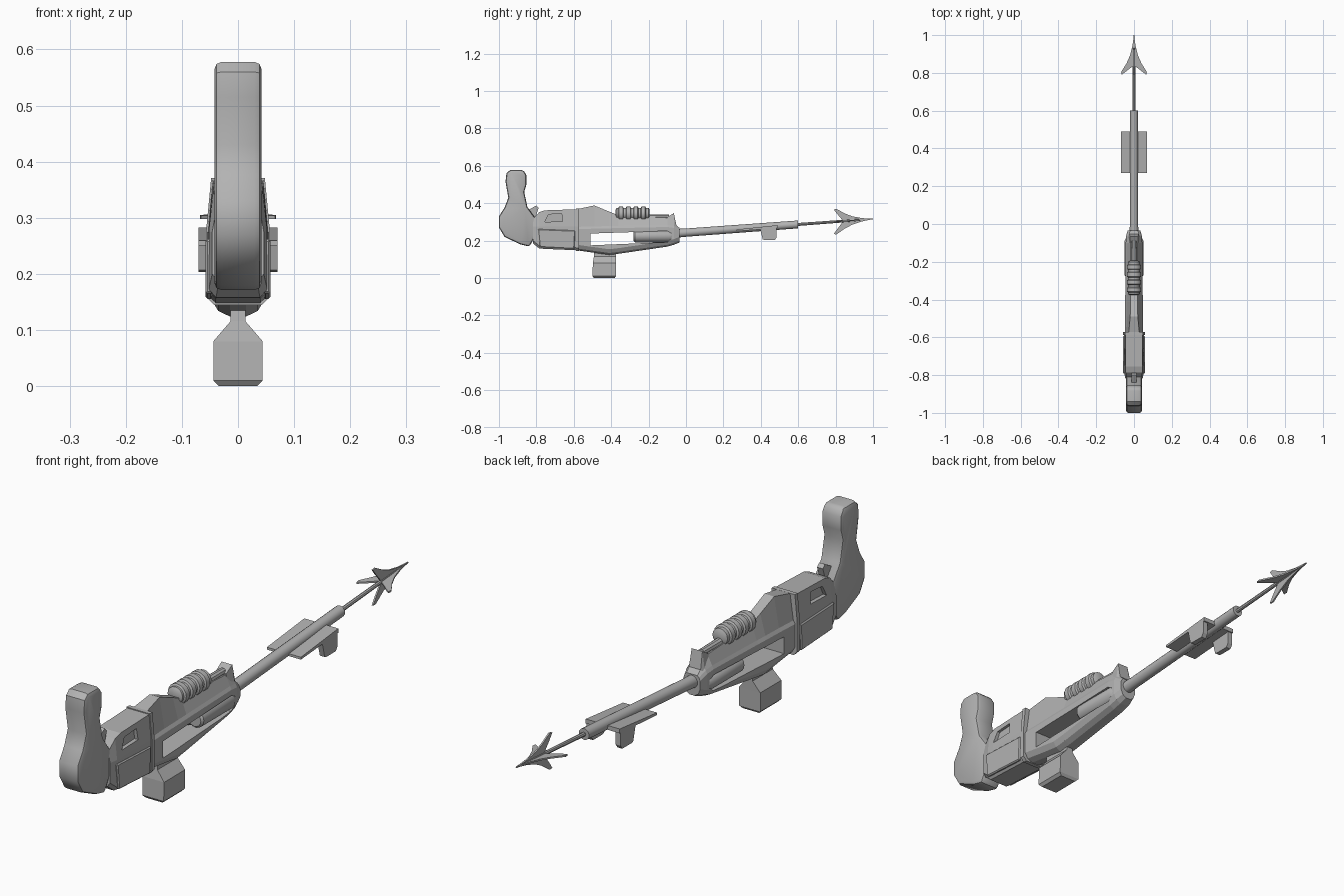
import bpy, bmesh, math

if "Cube" in bpy.data.objects:
    bpy.data.objects.remove(bpy.data.objects["Cube"], do_unlink=True)

grey = bpy.data.materials.new("plain_grey")
grey.use_nodes = True
colour = (0.45, 0.45, 0.45, 1)
grey.diffuse_color = colour
grey.node_tree.nodes["Principled BSDF"].inputs["Base Color"].default_value = colour

SLOPE = 0.073


def axis(y):
    """Height of the slightly raised barrel line."""
    return 0.24 + SLOPE * (y + 0.04)


def skin(name, rings, shear=False):
    """Join equal rings of points into a closed solid."""
    bm = bmesh.new()
    loops = [[bm.verts.new((x, y, z + axis(y) if shear else z)) for x, y, z in r]
             for r in rings]
    n = len(loops[0])
    for a, b in zip(loops, loops[1:]):
        for i in range(n):
            j = (i + 1) % n
            bm.faces.new((a[i], a[j], b[j], b[i]))
    bm.faces.new(loops[0])
    bm.faces.new(loops[-1])
    bmesh.ops.recalc_face_normals(bm, faces=bm.faces)
    me = bpy.data.meshes.new(name)
    bm.to_mesh(me)
    bm.free()
    me.materials.append(grey)
    ob = bpy.data.objects.new(name, me)
    bpy.context.collection.objects.link(ob)
    return ob


def prism(name, profile, x0, x1, shear=False):
    """Side profile of (y, z) pushed from x0 to x1."""
    return skin(name, [[(x, y, z) for y, z in profile] for x in (x0, x1)], shear)


def loft(name, stations):
    """Mirrored half sections (x, z) placed along y."""
    rings = []
    for y, half in stations:
        right = [(x, y, z) for x, z in half]
        rings.append(right + [(-x, y, z) for x, y, z in reversed(right)])
    return skin(name, rings)


def lathe(name, profile, z=None, x=0, sides=16):
    """Turned part along y; follows the barrel line when z is not given."""
    rings = []
    for y, r in profile:
        turn = [2 * math.pi * i / sides for i in range(sides)]
        rings.append([(x + r * math.cos(t), y, (z or 0) + r * math.sin(t)) for t in turn])
    ob = skin(name, rings, shear=z is None)
    smooth(ob)
    return ob


def smooth(ob):
    bpy.ops.object.select_all(action='DESELECT')
    ob.select_set(True)
    bpy.context.view_layer.objects.active = ob
    bpy.ops.object.shade_smooth_by_angle(angle=math.radians(35))


def finish(ob):
    """Turn modifiers into plain mesh."""
    dg = bpy.context.evaluated_depsgraph_get()
    me = bpy.data.meshes.new_from_object(ob.evaluated_get(dg))
    ob.modifiers.clear()
    ob.data = me


def cut(ob, cutter):
    cutter.hide_render = True
    mod = ob.modifiers.new("cut", 'BOOLEAN')
    mod.operation = 'DIFFERENCE'
    mod.solver = 'EXACT'
    mod.object = cutter
    finish(ob)
    bpy.data.objects.remove(cutter, do_unlink=True)


def bevel(ob, width, segments):
    mod = ob.modifiers.new("bevel", 'BEVEL')
    mod.width = width
    mod.segments = segments
    mod.limit_method = 'ANGLE'
    mod.angle_limit = math.radians(50)
    finish(ob)


# Upright rear grip
grip = prism("rear_grip", [
    (-.96, .56), (-.94, .578), (-.87, .578), (-.853, .55), (-.853, .5), (-.865, .46),
    (-.848, .38), (-.805, .32), (-.805, .227), (-.837, .168), (-.885, .18), (-.97, .22),
    (-1, .27), (-1, .33), (-.97, .377), (-.95, .43), (-.965, .515)], -.042, .042)
bevel(grip, .013, 2)
smooth(grip)
prism("trigger", [(-.85, .36), (-.8, .388), (-.788, .375), (-.81, .31), (-.84, .31)],
      -.012, .012)


# Rear housing with side recesses and raised panels
def housing_section(low, top, w):
    return [(w * .75, low), (w, low + .015), (w, .275), (w * .84, top)]


housing = loft("rear_housing", [
    (-.818, housing_section(.185, .315, .046)),
    (-.785, housing_section(.158, .352, .052)),
    (-.755, housing_section(.156, .362, .053)),
    (-.575, housing_section(.148, .368, .054))])
window = [(-.755, .3), (-.735, .34), (-.665, .345), (-.66, .303)]
for side in (-1, 1):
    cut(housing, prism("window_cutter", window, side * .036, side * .09))
    panel = prism("side_panel", [(-.792, .262), (-.592, .254), (-.597, .155), (-.782, .165)],
                  side * .045, side * .058)
    bevel(panel, .004, 1)
loft("housing_collar", [(y, housing_section(.145, .371, .057)) for y in (-.588, -.572)])


# Long main body with a through slot
def body_section(low, shoulder, top, w, ridge):
    return [(w * .3, low), (w * .75, low + .01), (w, low + .03),
            (w, shoulder), (w * .85, shoulder + .012), (ridge, top)]


body = loft("main_body", [
    (-.575, body_section(.147, .262, .37, .049, .028)),
    (-.49, body_section(.135, .264, .388, .047, .02)),
    (-.41, body_section(.124, .266, .355, .047, .019)),
    (-.36, body_section(.13, .267, .335, .046, .019)),
    (-.1, body_section(.168, .273, .322, .044, .019)),
    (-.065, body_section(.178, .268, .295, .042, .024)),
    (-.035, body_section(.19, .25, .268, .034, .022))])
cut(body, prism("slot_cutter", [(-.51, .238), (-.51, .175), (-.1, .192), (-.078, .21),
                                (-.078, .24), (-.1, .252)], -.1, .1))
for side in (-1, 1):
    lathe("slot_cylinder", [(-.28, .026), (-.272, .033), (-.09, .033), (-.07, .024)],
          z=.224, x=side * .017)

# Front sight
loft("front_sight", [(-.1, [(.032, .265), (.021, .326)]), (-.065, [(.034, .265), (.022, .347)]),
                     (-.052, [(.032, .26), (.024, .285)])])

# Ribbed cylinder on top, with its rod
ribs = [(-.376, .022), (-.37, .031)]
for i in range(4):
    start = -.362 + i * .04
    ribs += [(start, .031), (start + .004, .038), (start + .024, .038), (start + .028, .031)]
ribs += [(-.2, .031), (-.194, .02)]
lathe("ribbed_cylinder", ribs, z=.344)
lathe("cylinder_rod", [(-.2, .016), (-.09, .014)], z=.326, sides=10)

# Lower block: wide box narrowing to a neck
skin("lower_block", [
    [(-w, a, z), (w, a, z), (w, b, z), (-w, b, z)] for z, w, a, b in (
        (0, .034, -.492, -.382), (.01, .044, -.5, -.375), (.08, .044, -.498, -.374),
        (.116, .013, -.492, -.373), (.14, .013, -.49, -.373))])

# Barrel and shaft
lathe("barrel", [(-.06, .024), (.0, .022), (.6, .021)])
lathe("shaft", [(.58, .008), (.9, .007), (.99, .002)], sides=8)

# Cross plate under the barrel, with a drop bracket at each end
prism("cross_plate", [(.27, -.012), (.27, -.003), (.49, .004), (.49, -.012)], -.07, .07, True)
for side in (-1, 1):
    prism("drop_bracket", [(.395, -.005), (.41, -.066), (.42, -.07), (.475, -.074),
                           (.485, -.06), (.485, -.005)], side * .05, side * .07, True)

# Four swept fins of the spearhead
fin = [(1, 0), (.94, .009), (.89, .022), (.85, .04), (.805, .068), (.79, .066),
       (.805, .045), (.825, .02), (.84, 0)]
t = .003
for side in (-1, 1):
    prism("upright_fin", [(y, r * side) for y, r in fin], -t, t, True)
    skin("level_fin", [[(r * side, y, h) for y, r in fin] for h in (-t, t)], True)
